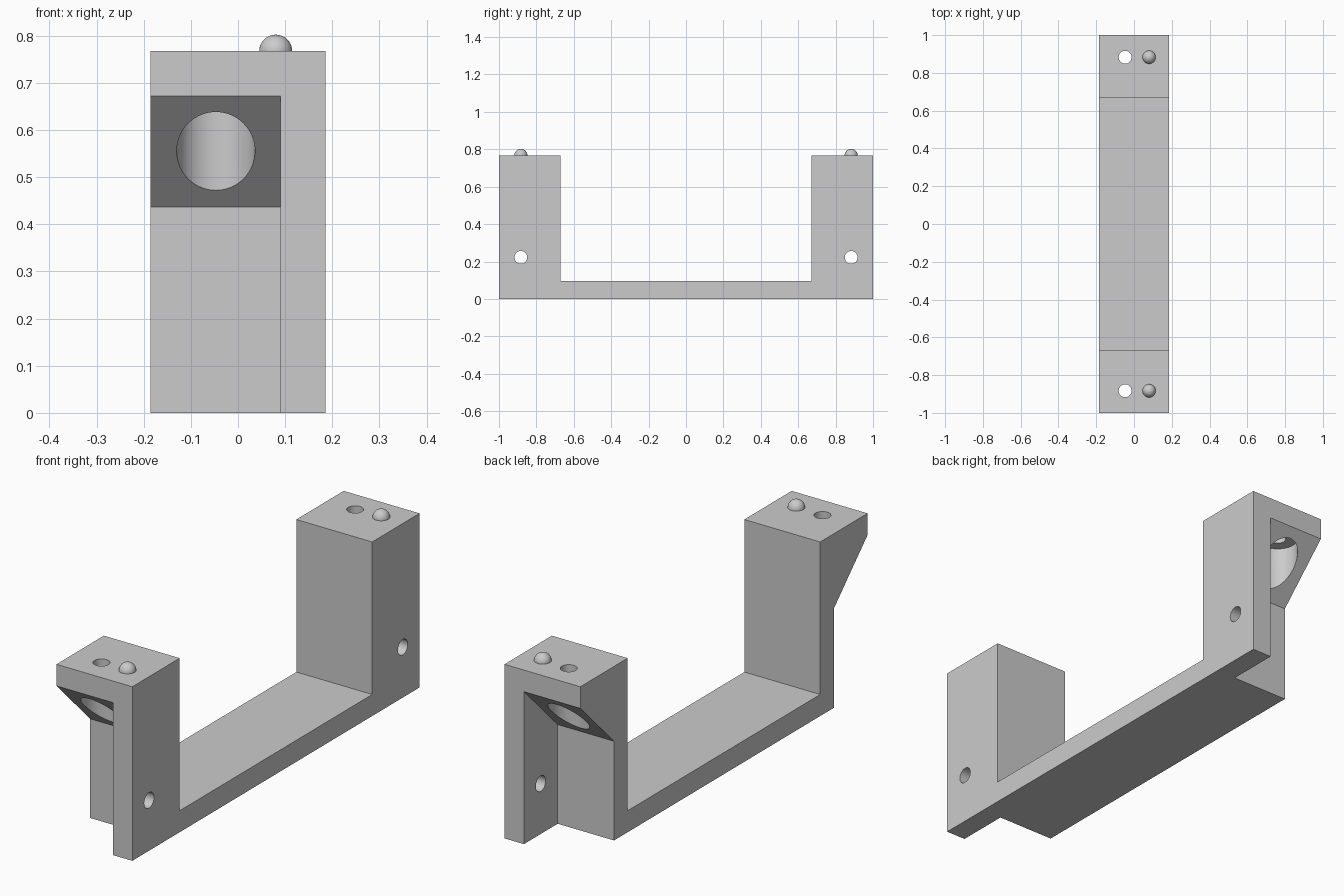
import bpy, bmesh, math
from mathutils import Matrix

cube = bpy.data.objects.get("Cube")
if cube:
    bpy.data.objects.remove(cube, do_unlink=True)

HALF_W, WALL, TOP = 0.185, 0.095, 0.767
POST_IN = 0.67            # inner face of each post
POST_Y = 0.883            # centre line of the holes and pegs
HOLE_X, PEG_X = -0.047, 0.08
HOLE_R, BORE_R = 0.034, 0.083
WEB_X = HALF_W - WALL     # inner face of the thin side web
BACK_Y = POST_IN + WALL   # back wall of the pocket

grey = bpy.data.materials.new("plain grey")
grey.use_nodes = True
colour = (0.6, 0.6, 0.6, 1)
grey.diffuse_color = colour
grey.node_tree.nodes["Principled BSDF"].inputs["Base Color"].default_value = colour


def finish(name, bm):
    bmesh.ops.recalc_face_normals(bm, faces=bm.faces)
    mesh = bpy.data.meshes.new(name)
    bm.to_mesh(mesh)
    bm.free()
    mesh.materials.append(grey)
    obj = bpy.data.objects.new(name, mesh)
    bpy.context.collection.objects.link(obj)
    return obj


def extrude_x(name, profile, x0, x1):
    """Extrude a (y, z) profile from x0 to x1."""
    bm = bmesh.new()
    face = bm.faces.new([bm.verts.new((x0, y, z)) for y, z in profile])
    new = bmesh.ops.extrude_face_region(bm, geom=[face])["geom"]
    verts = [v for v in new if isinstance(v, bmesh.types.BMVert)]
    bmesh.ops.translate(bm, verts=verts, vec=(x1 - x0, 0, 0))
    return finish(name, bm)


def cylinder(name, radius, length, centre, along_x=False):
    bm = bmesh.new()
    turn = Matrix.Rotation(math.pi / 2 if along_x else 0, 4, 'Y')
    bmesh.ops.create_cone(bm, cap_ends=True, segments=64, radius1=radius,
                          radius2=radius, depth=length,
                          matrix=Matrix.Translation(centre) @ turn)
    return finish(name, bm)


def activate(obj):
    bpy.ops.object.select_all(action='DESELECT')
    obj.select_set(True)
    bpy.context.view_layer.objects.active = obj


def cut(obj, cutter):
    activate(obj)
    mod = obj.modifiers.new("cut", 'BOOLEAN')
    mod.operation, mod.solver, mod.object = 'DIFFERENCE', 'EXACT', cutter
    bpy.ops.object.modifier_apply(modifier=mod.name)
    bpy.data.objects.remove(cutter, do_unlink=True)


# U-shaped bracket body: base strip with a post at each end
bracket = extrude_x("bracket", [
    (-1, 0), (1, 0), (1, TOP), (POST_IN, TOP), (POST_IN, WALL),
    (-POST_IN, WALL), (-POST_IN, TOP), (-1, TOP)], -HALF_W, HALF_W)

for side, label in ((-1, "front"), (1, "back")):
    y = side * POST_Y
    # Corner pocket with a sloping ceiling
    roof = TOP - WALL
    rise = 1 - BACK_Y
    over = 0.1
    cut(bracket, extrude_x("pocket_cutter", [
        (side * BACK_Y, -over), (side * (1 + over), -over),
        (side * (1 + over), roof + over), (side * BACK_Y, roof - rise)],
        -HALF_W - over, WEB_X))
    # Wide bore up into the sloping ceiling, then a small hole through the top
    cut(bracket, cylinder("bore_cutter", BORE_R, 0.4, (HOLE_X, y, roof - 0.2)))
    cut(bracket, cylinder("top_hole_cutter", HOLE_R, 0.4, (HOLE_X, y, TOP)))
    # Cross hole through the thin side web
    cut(bracket, cylinder("web_hole_cutter", HOLE_R, 0.2,
                          (HALF_W - WALL / 2, y, 0.222), along_x=True))

    # Domed locating peg on top of the post
    bm = bmesh.new()
    bmesh.ops.create_uvsphere(bm, u_segments=32, v_segments=16, radius=0.035)
    bmesh.ops.bisect_plane(bm, geom=bm.verts[:] + bm.edges[:] + bm.faces[:],
                           plane_co=(0, 0, -0.005), plane_no=(0, 0, -1),
                           clear_outer=True)
    peg = finish(label + "_peg", bm)
    peg.location = (PEG_X, y, TOP)
    activate(peg)
    bpy.ops.object.shade_smooth()

activate(bracket)
bpy.ops.object.shade_smooth_by_angle(angle=math.radians(30))
